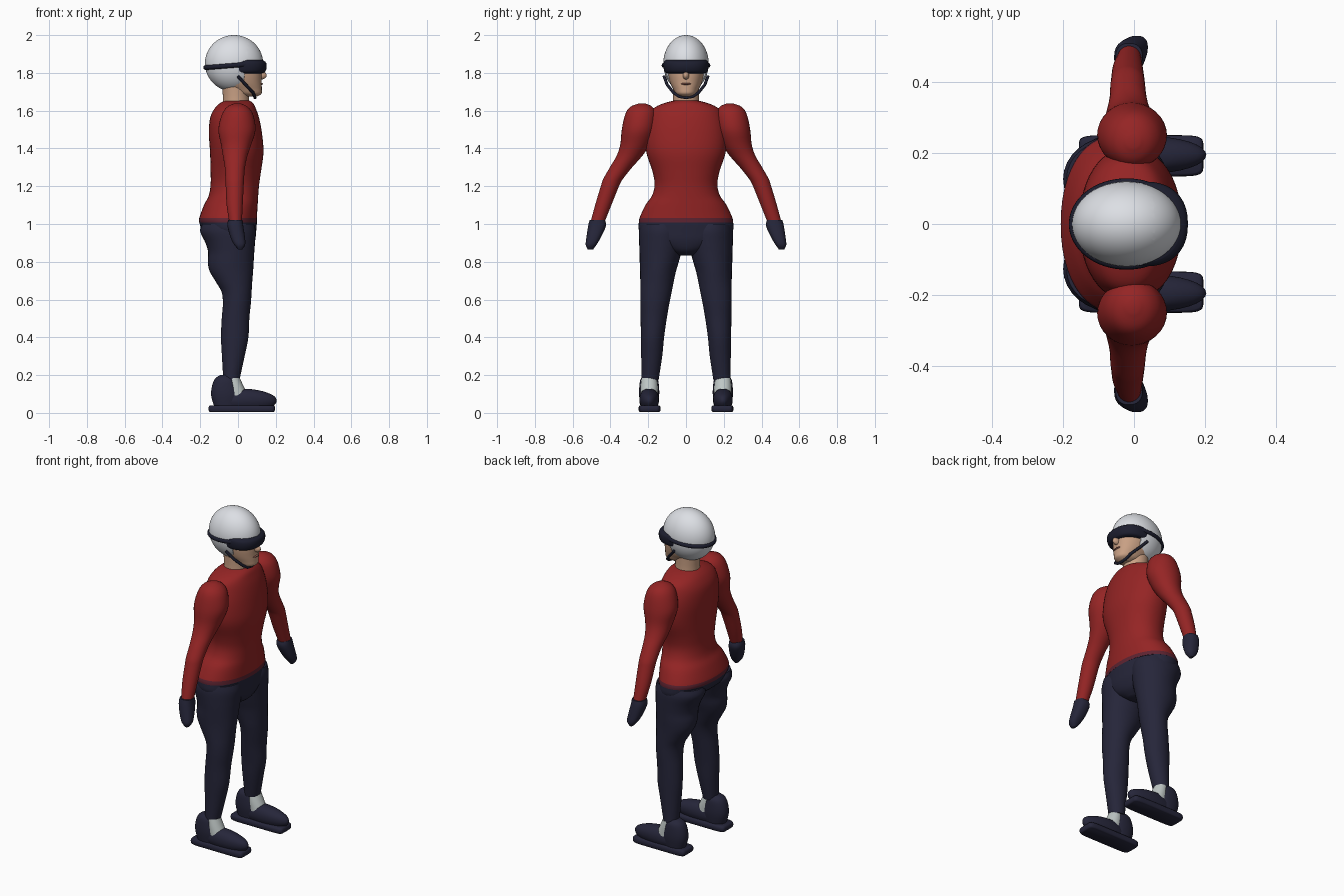
import bpy, bmesh, math
from mathutils import Vector

cube = bpy.data.objects.get("Cube")
if cube:
    bpy.data.objects.remove(cube, do_unlink=True)


def material(name, r, g, b):
    m = bpy.data.materials.new(name)
    m.use_nodes = True
    m.diffuse_color = (r, g, b, 1)
    m.node_tree.nodes["Principled BSDF"].inputs["Base Color"].default_value = (r, g, b, 1)
    return m


RED = material("red_cloth", 0.30, 0.018, 0.018)
HEM = material("dark_red_hem", 0.11, 0.017, 0.03)
NAVY = material("navy_cloth", 0.019, 0.019, 0.042)
BLACK = material("goggle_dark", 0.012, 0.013, 0.028)
WHITE = material("helmet_white", 0.72, 0.74, 0.78)
SOCK = material("sock_grey", 0.52, 0.57, 0.56)
SKIN = material("skin", 0.58, 0.35, 0.23)
LIPS = material("lips", 0.30, 0.12, 0.09)


def finish(name, bm, mats, rule=None):
    """Turn a bmesh into a smooth-shaded object, colouring faces by a rule."""
    bmesh.ops.recalc_face_normals(bm, faces=bm.faces)
    me = bpy.data.meshes.new(name)
    if rule:
        for f in bm.faces:
            f.material_index = rule(f.calc_center_median())
    bm.to_mesh(me)
    bm.free()
    for m in mats:
        me.materials.append(m)
    ob = bpy.data.objects.new(name, me)
    bpy.context.collection.objects.link(ob)
    bpy.ops.object.select_all(action="DESELECT")
    ob.select_set(True)
    bpy.context.view_layer.objects.active = ob
    bpy.ops.object.shade_smooth_by_angle(angle=math.radians(55))
    return ob


def spline(rows, steps):
    """Smooth a list of sections with a Catmull-Rom curve."""
    rows = [Vector(r) for r in rows]
    out = []
    for i in range(len(rows) - 1):
        a, b, c, d = rows[max(i - 1, 0)], rows[i], rows[i + 1], rows[min(i + 2, len(rows) - 1)]
        for k in range(steps):
            t = k / steps
            out.append(b + (c - a) * (t / 2) + (a * 2 - b * 5 + c * 4 - d) * (t * t / 2)
                       + (b * 3 - a - c * 3 + d) * (t ** 3 / 2))
    return out + [rows[-1]]


def loft(name, rows, mats, side=1, power=2.0, sides=32, steps=4, rule=None):
    """Skin level rings; each row is z, back x, front x, inner y, outer y."""
    bm = bmesh.new()
    rings = []
    for z, x0, x1, y0, y1 in spline(rows, steps):
        ring = []
        for i in range(sides):
            a = math.tau * i / sides
            c, s = math.cos(a), math.sin(a)
            u = math.copysign(abs(c) ** (2 / power), c)
            v = math.copysign(abs(s) ** (2 / power), s)
            ring.append(bm.verts.new(((x0 + x1) / 2 + u * (x1 - x0) / 2,
                                      side * ((y0 + y1) / 2 + v * (y1 - y0) / 2), z)))
        rings.append(ring)
    for a, b in zip(rings, rings[1:]):
        for i in range(sides):
            j = (i + 1) % sides
            bm.faces.new((a[i], a[j], b[j], b[i]))
    bm.faces.new(rings[0])
    bm.faces.new(rings[-1])
    return finish(name, bm, mats, rule)


def centred(rows):
    return [(z, x0, x1, -w, w) for z, x0, x1, w in rows]


def ellipsoid(name, centre, radii, mat):
    bm = bmesh.new()
    bmesh.ops.create_uvsphere(bm, u_segments=20, v_segments=12, radius=1)
    bmesh.ops.scale(bm, vec=radii, verts=bm.verts)
    bmesh.ops.translate(bm, vec=centre, verts=bm.verts)
    return finish(name, bm, [mat])


def tube(name, points, radius, mat, cyclic=False):
    cu = bpy.data.curves.new(name, "CURVE")
    cu.dimensions = "3D"
    cu.bevel_depth = radius
    cu.bevel_resolution = 3
    cu.use_fill_caps = True
    sp = cu.splines.new("POLY")
    sp.points.add(len(points) - 1)
    for p, co in zip(sp.points, points):
        p.co = (*co, 1)
    sp.use_cyclic_u = cyclic
    sp.use_smooth = True
    cu.materials.append(mat)
    ob = bpy.data.objects.new(name, cu)
    bpy.context.collection.objects.link(ob)


# Torso: jersey with a darker hem
loft("jersey", centred([
    (1.008, -.205, .10, .25), (1.032, -.205, .10, .246), (1.10, -.18, .104, .215),
    (1.15, -.155, .107, .18), (1.21, -.145, .112, .166), (1.28, -.145, .122, .178),
    (1.38, -.148, .135, .21), (1.48, -.154, .127, .215), (1.56, -.148, .112, .20),
    (1.61, -.125, .095, .175), (1.64, -.095, .08, .115), (1.656, -.06, .055, .05)]),
    [RED, HEM], power=2.15, sides=48, rule=lambda c: int(c.z < 1.032))

# Trousers: seat and legs
loft("trouser_seat", centred([
    (1.008, -.205, .10, .25), (.96, -.185, .096, .247), (.91, -.12, .09, .20),
    (.86, -.08, .07, .10), (.832, -.05, .03, .035)]), [NAVY], power=2.1, sides=48)

leg = [(1.0, -.19, .085, .02, .24), (.96, -.2, .094, .005, .249), (.9, -.172, .09, .012, .248),
       (.85, -.158, .086, .025, .246), (.8, -.16, .083, .038, .245), (.75, -.15, .08, .053, .243),
       (.69, -.115, .075, .066, .242), (.64, -.087, .072, .076, .242), (.58, -.08, .068, .088, .242),
       (.5, -.086, .06, .102, .24), (.4, -.09, .055, .116, .239), (.3, -.085, .035, .126, .237),
       (.175, -.078, .008, .145, .236)]

# Sleeve with shoulder cap, and mitten
arm = [(1.638, -.02, .015, .215, .25), (1.62, -.058, .052, .178, .295), (1.58, -.085, .08, .158, .322),
       (1.5, -.104, .093, .162, .34), (1.42, -.09, .07, .192, .348), (1.36, -.08, .05, .232, .368),
       (1.3, -.07, .037, .285, .403), (1.24, -.067, .032, .333, .437), (1.2, -.065, .03, .355, .451),
       (1.1, -.06, .025, .395, .481), (1.0, -.045, .02, .435, .508)]
mitten = [(1.022, -.052, .024, .43, .51), (.99, -.056, .028, .424, .518), (.93, -.04, .037, .45, .527),
          (.89, -.02, .038, .474, .531), (.865, .002, .022, .492, .52)]

# Footwear: heel cup, toe, sock and sole
heel = [(.03, -.125, 0, .15, .24), (.09, -.142, .015, .142, .248), (.14, -.138, .005, .143, .247),
        (.18, -.122, -.01, .15, .24), (.2, -.095, -.035, .17, .22)]
toe = [(.032, -.11, .185, .152, .238), (.06, -.125, .204, .143, .247), (.09, -.11, .19, .145, .245),
       (.115, -.08, .13, .158, .232), (.127, -.02, .06, .18, .21)]
sock = [(.09, -.06, .055, .148, .242), (.14, -.06, .03, .149, .241), (.185, -.06, .01, .155, .236)]
sole = [(.004, -.148, .188, .142, .244), (.012, -.155, .195, .135, .25),
        (.032, -.155, .195, .135, .25), (.04, -.148, .188, .142, .244)]

for label, s in (("left", 1), ("right", -1)):
    loft(label + "_trouser_leg", leg, [NAVY], s)
    loft(label + "_sleeve", arm, [RED], s)
    loft(label + "_mitten", mitten, [NAVY], s, power=2.4, sides=24)
    loft(label + "_shoe_heel", heel, [NAVY], s, power=2.2)
    loft(label + "_shoe_toe", toe, [NAVY], s)
    loft(label + "_sock", sock, [SOCK], s, sides=24)
    loft(label + "_sole", sole, [NAVY], s, power=8, sides=48, steps=2)

# Neck, face, nose and mouth
loft("neck", centred([(1.6, -.085, .065, .075), (1.66, -.08, .058, .068), (1.76, -.085, .06, .07)]), [SKIN])
loft("face", centred([
    (1.674, .03, .1, .03), (1.69, -.02, .124, .054), (1.715, -.06, .126, .068), (1.75, -.1, .125, .085),
    (1.8, -.12, .125, .096), (1.86, -.12, .115, .096), (1.9, -.1, .09, .07)]), [SKIN], power=2.2)
ellipsoid("nose", (.122, 0, 1.787), (.03, .017, .022), SKIN)
ellipsoid("mouth", (.121, 0, 1.742), (.011, .026, .006), LIPS)

# Helmet shell, opened at the face and around the neck
bm = bmesh.new()
bmesh.ops.create_uvsphere(bm, u_segments=48, v_segments=32, radius=1)
bmesh.ops.scale(bm, vec=(.154, .12, .15), verts=bm.verts)
bmesh.ops.translate(bm, vec=(-.021, 0, 1.85), verts=bm.verts)
for point, normal in (((.03, 0, 1.75), (1, 0, -.12)), ((0, 0, 1.83), (0, 0, 1)), ((0, 0, 1.712), (0, 0, 1))):
    bmesh.ops.bisect_plane(bm, geom=bm.verts[:] + bm.edges[:] + bm.faces[:],
                           plane_co=point, plane_no=normal)
opening = []
for f in bm.faces:
    c = f.calc_center_median()
    if c.z < 1.712 or (c.z < 1.83 and c.x - .03 > .12 * (c.z - 1.75)):
        opening.append(f)
bmesh.ops.delete(bm, geom=opening, context="FACES")
helmet = finish("helmet", bm, [WHITE])
shell = helmet.modifiers.new("thickness", "SOLIDIFY")
shell.thickness = 0.014
shell.offset = -1

# Goggles, their band and the chin strap
loft("goggles", centred([
    (1.797, -.06, .125, .095), (1.805, -.08, .143, .112), (1.83, -.09, .152, .119),
    (1.855, -.09, .148, .118), (1.868, -.08, .13, .107)]), [BLACK], power=2.3, sides=40)
band = []
for i in range(64):
    a = math.tau * i / 64
    band.append((-.021 + .15 * math.cos(a), .116 * math.sin(a), 1.84 + .012 * math.cos(a)))
tube("goggle_band", band, .013, BLACK, cyclic=True)
half = [(0, .116, 1.782), (.04, .1, 1.738), (.08, .066, 1.695), (.088, .035, 1.674)]
strap = half + [(.09, 0, 1.669)] + [(x, -y, z) for x, y, z in reversed(half)]
tube("chin_strap", strap, .008, BLACK)
